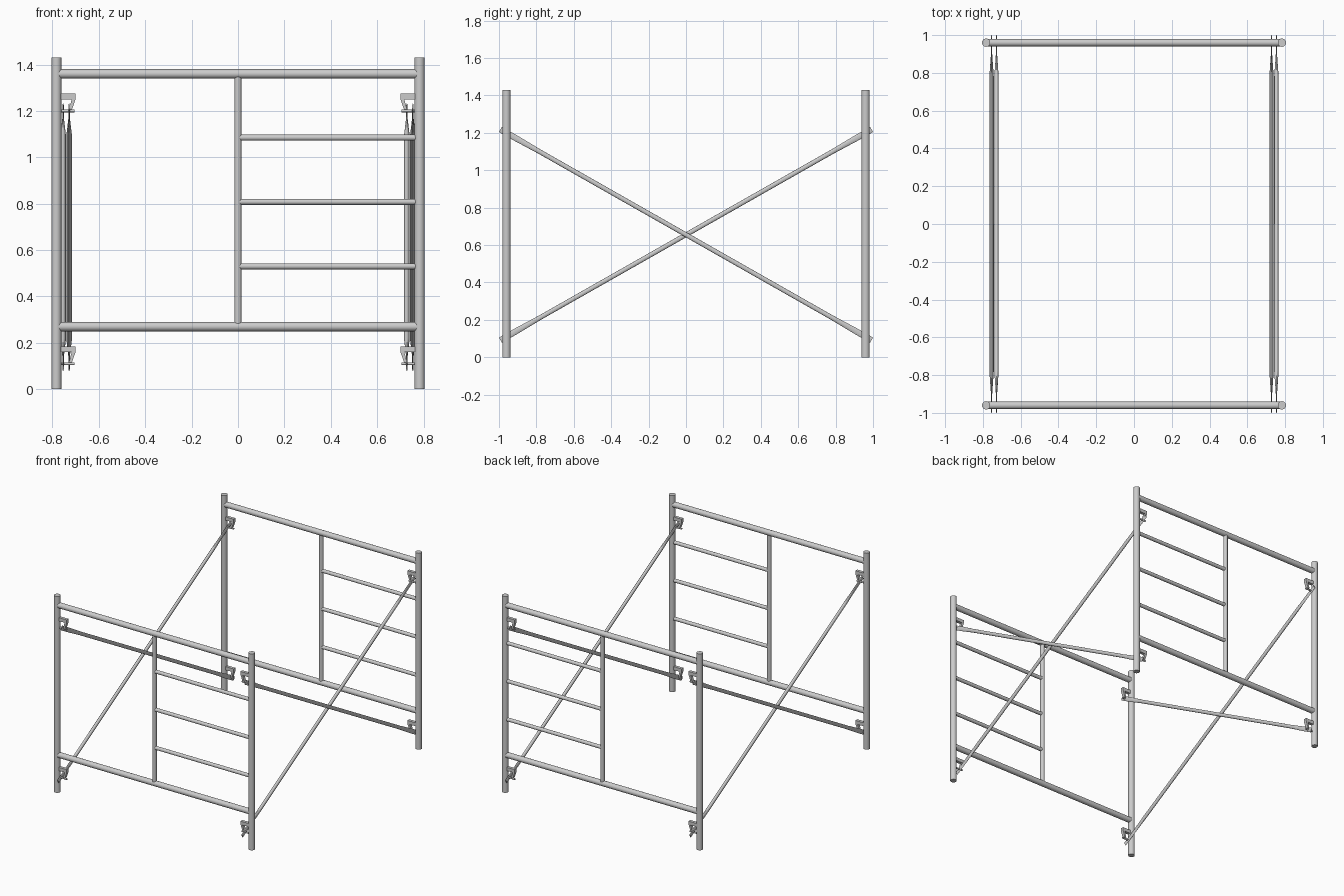
import bpy, bmesh, math
from mathutils import Vector, Matrix

if "Cube" in bpy.data.objects:
    bpy.data.objects.remove(bpy.data.objects["Cube"])

PX, PY = 0.783, 0.96      # post positions
ZLO, ZHI = 0.11, 1.20     # lock pin heights


def finish(name, bm, smooth=True):
    bmesh.ops.recalc_face_normals(bm, faces=bm.faces)
    me = bpy.data.meshes.new(name)
    bm.to_mesh(me)
    bm.free()
    ob = bpy.data.objects.new(name, me)
    bpy.context.collection.objects.link(ob)
    if smooth:
        bpy.ops.object.select_all(action='DESELECT')
        ob.select_set(True)
        bpy.context.view_layer.objects.active = ob
        bpy.ops.object.shade_smooth_by_angle(angle=math.radians(35))
    return ob


def tube(name, a, b, r, n=20):
    a, b = Vector(a), Vector(b)
    d = b - a
    bm = bmesh.new()
    m = Matrix.Translation((a + b) / 2) @ d.to_track_quat('Z', 'Y').to_matrix().to_4x4()
    bmesh.ops.create_cone(bm, cap_ends=True, segments=n, radius1=r, radius2=r,
                          depth=d.length, matrix=m)
    return finish(name, bm)


def brace(name, x, rise):
    """Diagonal tube with pressed-flat ends, running along y."""
    zc = (ZLO + ZHI) / 2
    along = Vector((0, 2 * PY, rise * (ZHI - ZLO))).normalized()
    across = Vector((1, 0, 0)).cross(along)
    half = [(0.90, 0.0115, 0.0125), (1.04, 0.003, 0.016), (1.141, 0.003, 0.016)]
    stations = [(-s, u, v) for s, u, v in reversed(half)] + half
    n = 16
    bm = bmesh.new()
    rings = []
    for s, u, v in stations:
        c = Vector((x, 0, zc)) + along * s
        rings.append([bm.verts.new(c + Vector((u * math.cos(t), 0, 0)) + across * v * math.sin(t))
                      for t in (2 * math.pi * i / n for i in range(n))])
    for p, q in zip(rings, rings[1:]):
        for i in range(n):
            bm.faces.new((p[i], p[(i + 1) % n], q[(i + 1) % n], q[i]))
    bm.faces.new(rings[0])
    bm.faces.new(rings[-1])
    return finish(name, bm)


def lock(name, sx, y, z):
    """Hooked lock plate above the brace pin."""
    prof = [(0.767, 0.075), (0.700, 0.075), (0.700, 0.052), (0.716, 0.006),
            (0.729, 0.006), (0.717, 0.050), (0.767, 0.050)]
    w = 0.011
    bm = bmesh.new()
    f = bm.faces.new([bm.verts.new((sx * px, y - w, z + pz)) for px, pz in prof])
    ext = bmesh.ops.extrude_face_region(bm, geom=[f])
    bmesh.ops.translate(bm, vec=(0, 2 * w, 0),
                        verts=[v for v in ext['geom'] if isinstance(v, bmesh.types.BMVert)])
    finish(name, bm, False)


# Two identical ladder frames
for tag, y in (("front", -PY), ("back", PY)):
    for side, sx in (("left", -1), ("right", 1)):
        tube(f"{tag}_{side}_post", (sx * PX, y, 0), (sx * PX, y, 1.43), 0.022, 24)
        # Brace locks and pins
        for lev, z in (("lower", ZLO), ("upper", ZHI)):
            lock(f"{tag}_{side}_{lev}_lock", sx, y, z)
            tube(f"{tag}_{side}_{lev}_pin", (sx * 0.77, y, z), (sx * 0.705, y, z), 0.006, 12)
    for lev, z in (("bottom", 0.27), ("top", 1.36)):
        tube(f"{tag}_{lev}_rail", (-0.775, y, z), (0.775, y, z), 0.02)
    tube(f"{tag}_middle_upright", (0, y, 0.275), (0, y, 1.355), 0.015)
    for i, z in enumerate((0.53, 0.808, 1.085)):
        tube(f"{tag}_rung_{i + 1}", (0.005, y, z), (0.775, y, z), 0.013)

# Crossed braces on both sides
brace("right_rising_brace", 0.728, 1)
brace("right_falling_brace", 0.754, -1)
brace("left_rising_brace", -0.754, 1)
brace("left_falling_brace", -0.728, -1)
